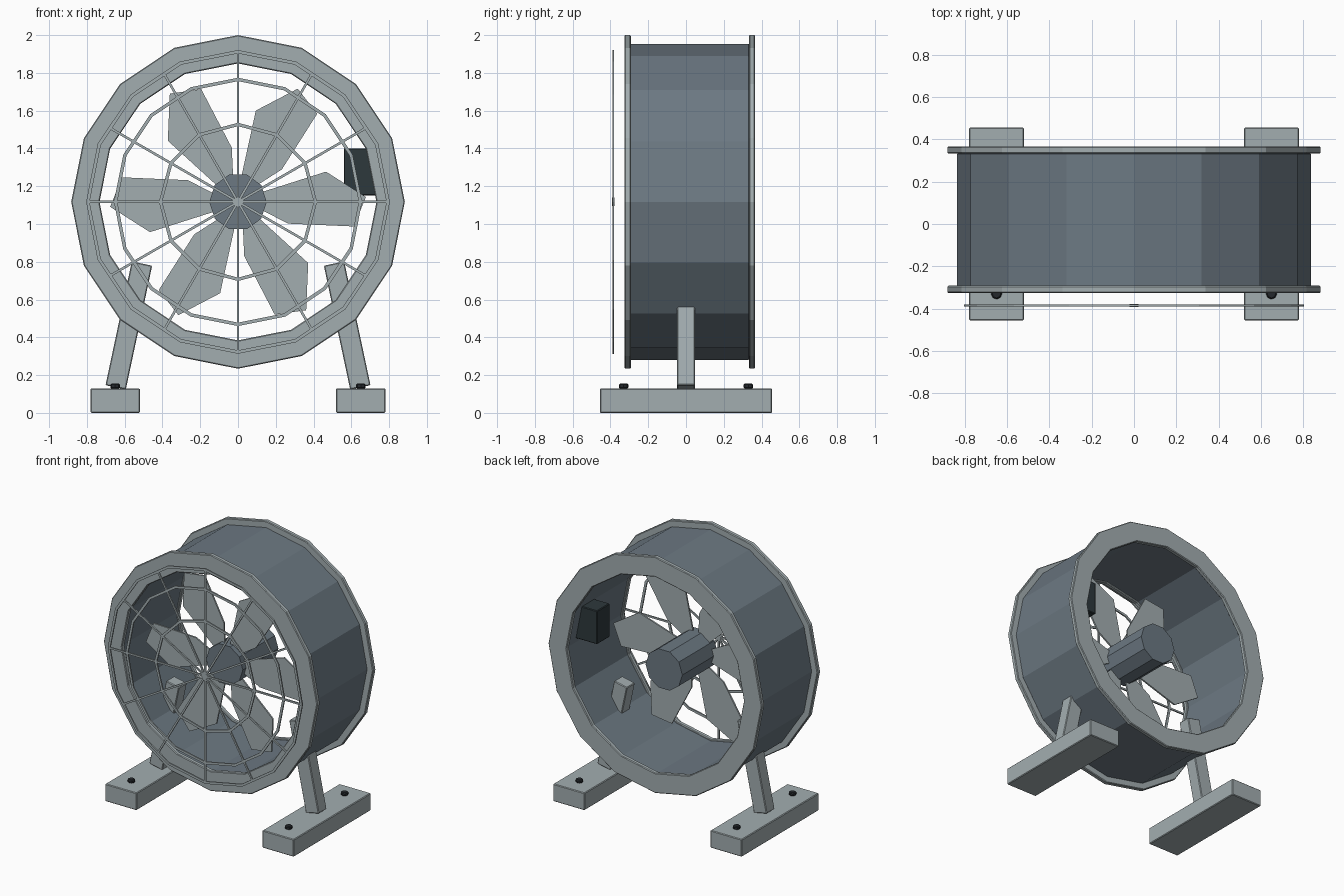
import bpy, bmesh
from math import sin, cos, pi, radians
from mathutils import Matrix, Vector

if "Cube" in bpy.data.objects:
    bpy.data.objects.remove(bpy.data.objects["Cube"], do_unlink=True)

AXIS_Z = 1.117     # height of the fan axis
SIDES = 16


def material(name, rgb):
    m = bpy.data.materials.new(name)
    m.use_nodes = True
    m.diffuse_color = (*rgb, 1)
    m.node_tree.nodes["Principled BSDF"].inputs["Base Color"].default_value = (*rgb, 1)
    return m


FRAME = material("light grey metal", (0.365, 0.42, 0.435))
DRUM = material("blue grey metal", (0.15, 0.19, 0.225))
BOX = material("dark slate", (0.027, 0.04, 0.045))
BOLT = material("near black", (0.018, 0.022, 0.026))


def finish(name, bm, mat, bevel=0):
    bmesh.ops.recalc_face_normals(bm, faces=bm.faces)
    mesh = bpy.data.meshes.new(name)
    bm.to_mesh(mesh)
    bm.free()
    mesh.materials.append(mat)
    obj = bpy.data.objects.new(name, mesh)
    bpy.context.collection.objects.link(obj)
    if bevel:
        mod = obj.modifiers.new("bevel", 'BEVEL')
        mod.width = bevel
        mod.segments = 1
        mod.limit_method = 'ANGLE'
        mod.angle_limit = radians(50)
    return obj


def ring(name, inner, outer, y0, y1, mat, sides=SIDES, bevel=0):
    """Rectangular section swept round the fan axis."""
    bm = bmesh.new()
    loops = []
    for i in range(sides):
        a = 2 * pi * i / sides
        loops.append([bm.verts.new((r * sin(a), y, AXIS_Z + r * cos(a)))
                      for r, y in ((inner, y0), (outer, y0), (outer, y1), (inner, y1))])
    for i in range(sides):
        p, q = loops[i], loops[(i + 1) % sides]
        for k in range(4):
            n = (k + 1) % 4
            bm.faces.new((p[k], p[n], q[n], q[k]))
    return finish(name, bm, mat, bevel)


def box(name, center, size, mat, tilt=0, bevel=0.005):
    bm = bmesh.new()
    bmesh.ops.create_cube(bm, size=1, matrix=Matrix.Translation(center)
                          @ Matrix.Rotation(tilt, 4, 'Y') @ Matrix.Diagonal((*size, 1)))
    return finish(name, bm, mat, bevel)


def cylinder(name, center, radius, depth, sides, mat, turn, bevel=0):
    bm = bmesh.new()
    bmesh.ops.create_cone(bm, cap_ends=True, segments=sides, radius1=radius, radius2=radius,
                          depth=depth, matrix=Matrix.Translation(center) @ turn)
    return finish(name, bm, mat, bevel)


# Housing: thick-walled drum with a flange at each end
ring("drum", 0.742, 0.836, -0.296, 0.337, DRUM, bevel=0.006)
ring("front_flange", 0.733, 0.883, -0.326, -0.292, FRAME, bevel=0.005)
ring("back_flange", 0.733, 0.883, 0.333, 0.366, FRAME, bevel=0.005)

# Motor hub along the axis, turned so that a flat side is on top
along_y = Matrix.Rotation(pi / 2, 4, 'X')
cylinder("motor_hub", (0, 0.05, AXIS_Z), 0.152, 0.42, 10, DRUM,
         along_y @ Matrix.Rotation(pi / 10, 4, 'Z'))

# Six flat blades near the front of the hub
OUTLINE = [(0.12, 0.05), (0.466, 0.16), (0.677, 0.026),
           (0.614, -0.13), (0.265, -0.115), (0.12, -0.04)]
for i in range(6):
    bm = bmesh.new()
    turn = Matrix.Translation((0, -0.115, AXIS_Z)) @ Matrix.Rotation(i * pi / 3, 4, 'Y')
    sheets = [[bm.verts.new(turn @ Vector((x, off, z))) for x, z in OUTLINE]
              for off in (-0.006, 0.006)]
    for sheet in sheets:
        bm.faces.new(sheet)
    for k in range(len(OUTLINE)):
        n = (k + 1) % len(OUTLINE)
        bm.faces.new((sheets[0][k], sheets[0][n], sheets[1][n], sheets[1][k]))
    finish(f"blade_{i + 1}", bm, FRAME)

# Front guard: three wire rings, twelve spokes and a centre boss
GUARD_Y = -0.385
for name, radius, sides in (("outer", 0.795, 16), ("middle", 0.648, 16), ("inner", 0.41, 12)):
    ring(f"guard_{name}_ring", radius - 0.009, radius + 0.009,
         GUARD_Y - 0.005, GUARD_Y + 0.005, FRAME, sides)
bm = bmesh.new()
for i in range(12):
    m = (Matrix.Translation((0, GUARD_Y, AXIS_Z)) @ Matrix.Rotation(i * pi / 6, 4, 'Y')
         @ Matrix.Translation((0, 0, 0.395)) @ Matrix.Diagonal((0.013, 0.01, 0.79, 1)))
    bmesh.ops.create_cube(bm, size=1, matrix=m)
finish("guard_spokes", bm, FRAME)
cylinder("guard_boss", (0, GUARD_Y, AXIS_Z), 0.022, 0.014, 12, FRAME, along_y)

# Control box on the inner wall
box("control_box", (0.653, 0.175, 1.276), (0.186, 0.15, 0.25), BOX)

# Feet, leaning legs and bolts, mirrored left and right
for side, s in (("left", 1), ("right", -1)):
    box(f"{side}_foot", (s * 0.65, 0, 0.065), (0.26, 0.912, 0.13), FRAME)
    box(f"{side}_leg", (s * 0.578, 0, 0.463), (0.11, 0.096, 0.67), FRAME, tilt=-s * radians(12))
    for end, y in (("front", -0.33), ("back", 0.33)):
        cylinder(f"{side}_{end}_bolt", (s * 0.65, y, 0.142), 0.026, 0.026, 8, BOLT,
                 Matrix.Identity(4), 0.006)
